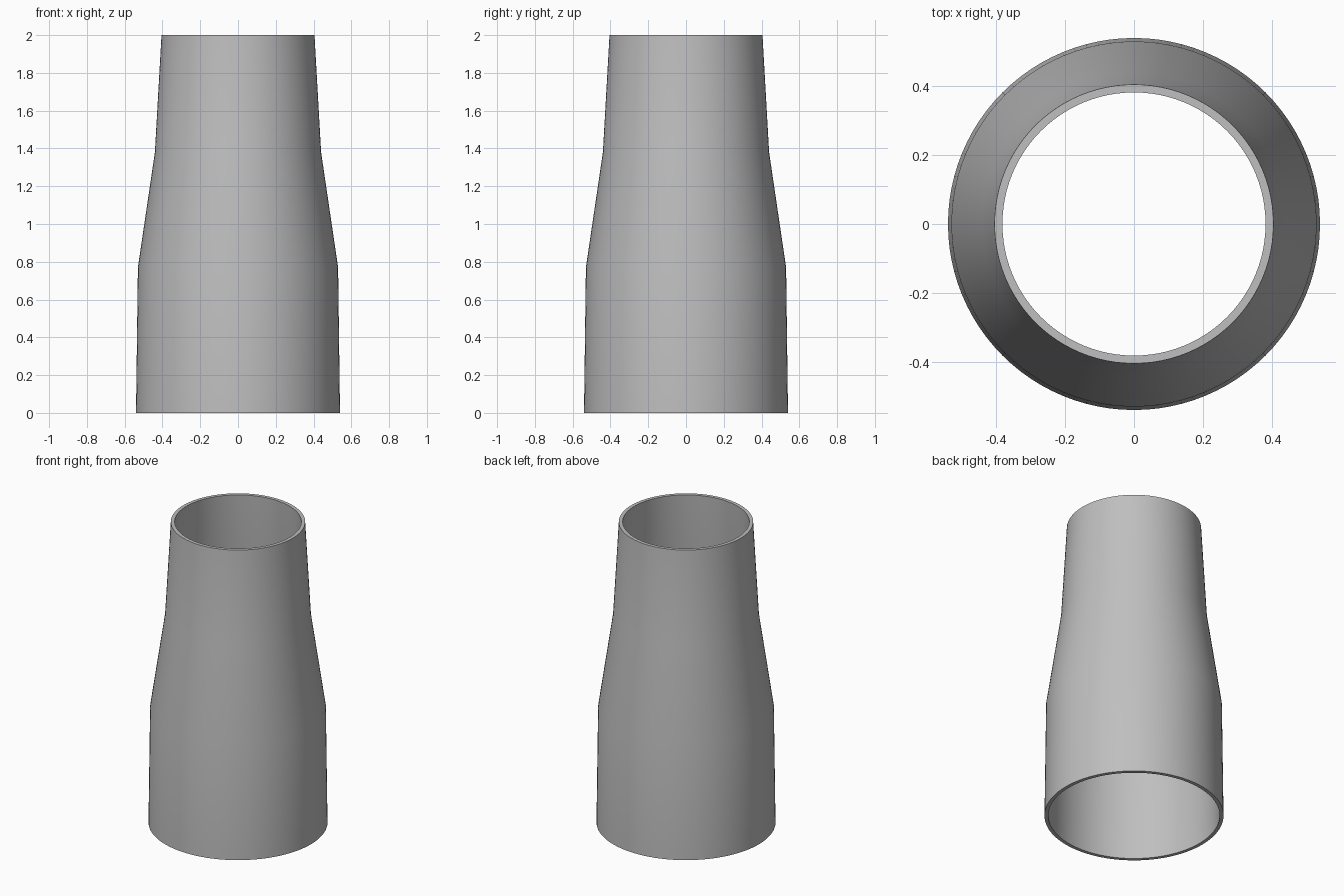
import bpy
import bmesh
from math import cos, sin, tau, radians

cube = bpy.data.objects.get("Cube")
if cube:
    bpy.data.objects.remove(cube, do_unlink=True)

SEGMENTS = 96
WALL = 0.023

# Flat grey material
grey = bpy.data.materials.new("light_grey")
grey.use_nodes = True
color = (0.52, 0.52, 0.52, 1)
grey.diffuse_color = color
grey.node_tree.nodes["Principled BSDF"].inputs["Base Color"].default_value = color

# Closed wall section: outer side upwards, then inner side back down
outer = [(0.54, 0), (0.53, 0.77), (0.44, 1.38), (0.405, 2)]
section = outer + [(r - WALL, z) for r, z in reversed(outer)]

# Revolve the section into an open, stepped tapering tube
bm = bmesh.new()
rings = [[bm.verts.new((r * cos(tau * i / SEGMENTS), r * sin(tau * i / SEGMENTS), z))
          for i in range(SEGMENTS)] for r, z in section]
for k, ring in enumerate(rings):
    above = rings[(k + 1) % len(rings)]
    for i in range(SEGMENTS):
        j = (i + 1) % SEGMENTS
        bm.faces.new((ring[i], ring[j], above[j], above[i]))
bmesh.ops.recalc_face_normals(bm, faces=bm.faces)

mesh = bpy.data.meshes.new("tapered_sleeve")
bm.to_mesh(mesh)
bm.free()
mesh.materials.append(grey)
sleeve = bpy.data.objects.new("tapered_sleeve", mesh)
bpy.context.collection.objects.link(sleeve)

# Smooth walls with crisp rims
bpy.ops.object.select_all(action="DESELECT")
sleeve.select_set(True)
bpy.context.view_layer.objects.active = sleeve
bpy.ops.object.shade_smooth_by_angle(angle=radians(30))
